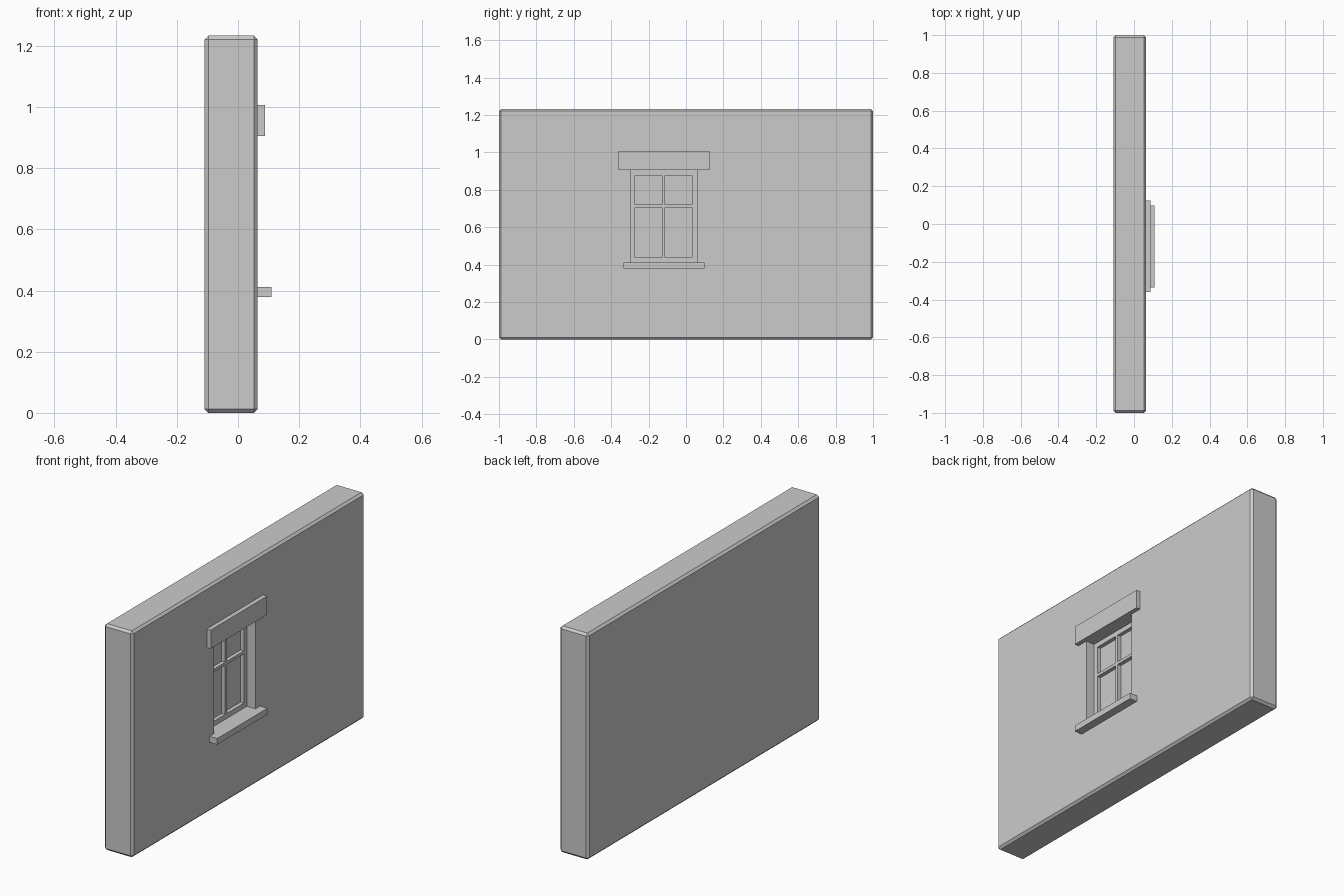
import bpy, bmesh

if "Cube" in bpy.data.objects:
    bpy.data.objects.remove(bpy.data.objects["Cube"])


def new_object(name, bm):
    mesh = bpy.data.meshes.new(name)
    bm.to_mesh(mesh)
    bm.free()
    obj = bpy.data.objects.new(name, mesh)
    bpy.context.collection.objects.link(obj)
    return obj


def box(name, x, y, z):
    """Box from (min, max) ranges on each axis."""
    bm = bmesh.new()
    bmesh.ops.create_cube(bm, size=1)
    for v in bm.verts:
        for i, (lo, hi) in enumerate((x, y, z)):
            v.co[i] = hi if v.co[i] > 0 else lo
    return new_object(name, bm)


WALL_FACE = 0.064
PANE_X, FRAME_X = -0.008, 0.013
Y = [-0.298, -0.272, -0.129, -0.113, 0.032, 0.058]   # frame and pane lines
Z = [0.412, 0.439, 0.707, 0.723, 0.878, 0.905]

# Wall slab with chamfered edges
wall = box("wall", (-0.109, WALL_FACE), (-1, 1), (0, 1.233))
bevel = wall.modifiers.new("chamfer", "BEVEL")
bevel.width = 0.012
bevel.segments = 1

# Window recess, its floor acts as the panes
cutter = box("recess_cutter", (PANE_X, 0.2), (Y[0], Y[-1]), (Z[0], Z[-1]))
cutter.hide_render = True
cutter.hide_set(True)
cut = wall.modifiers.new("recess", "BOOLEAN")
cut.operation = "DIFFERENCE"
cut.solver = "EXACT"
cut.object = cutter

# Window frame: 5 x 5 grid with four pane openings, extruded forward
bm = bmesh.new()
grid = [[bm.verts.new((PANE_X, y, z)) for z in Z] for y in Y]
faces = []
for i in range(5):
    for j in range(5):
        if not (i in (1, 3) and j in (1, 3)):
            faces.append(bm.faces.new((grid[i][j], grid[i + 1][j],
                                       grid[i + 1][j + 1], grid[i][j + 1])))
extruded = bmesh.ops.extrude_face_region(bm, geom=faces, use_keep_orig=True)["geom"]
for v in extruded:
    if isinstance(v, bmesh.types.BMVert):
        v.co.x = FRAME_X
bmesh.ops.recalc_face_normals(bm, faces=bm.faces)
new_object("window_frame", bm)

# Lintel and sill on the wall face
box("lintel", (WALL_FACE - 0.002, 0.088), (-0.36, 0.125), (0.905, 1.007))
box("sill", (WALL_FACE - 0.002, 0.109), (-0.335, 0.098), (0.379, 0.412))
